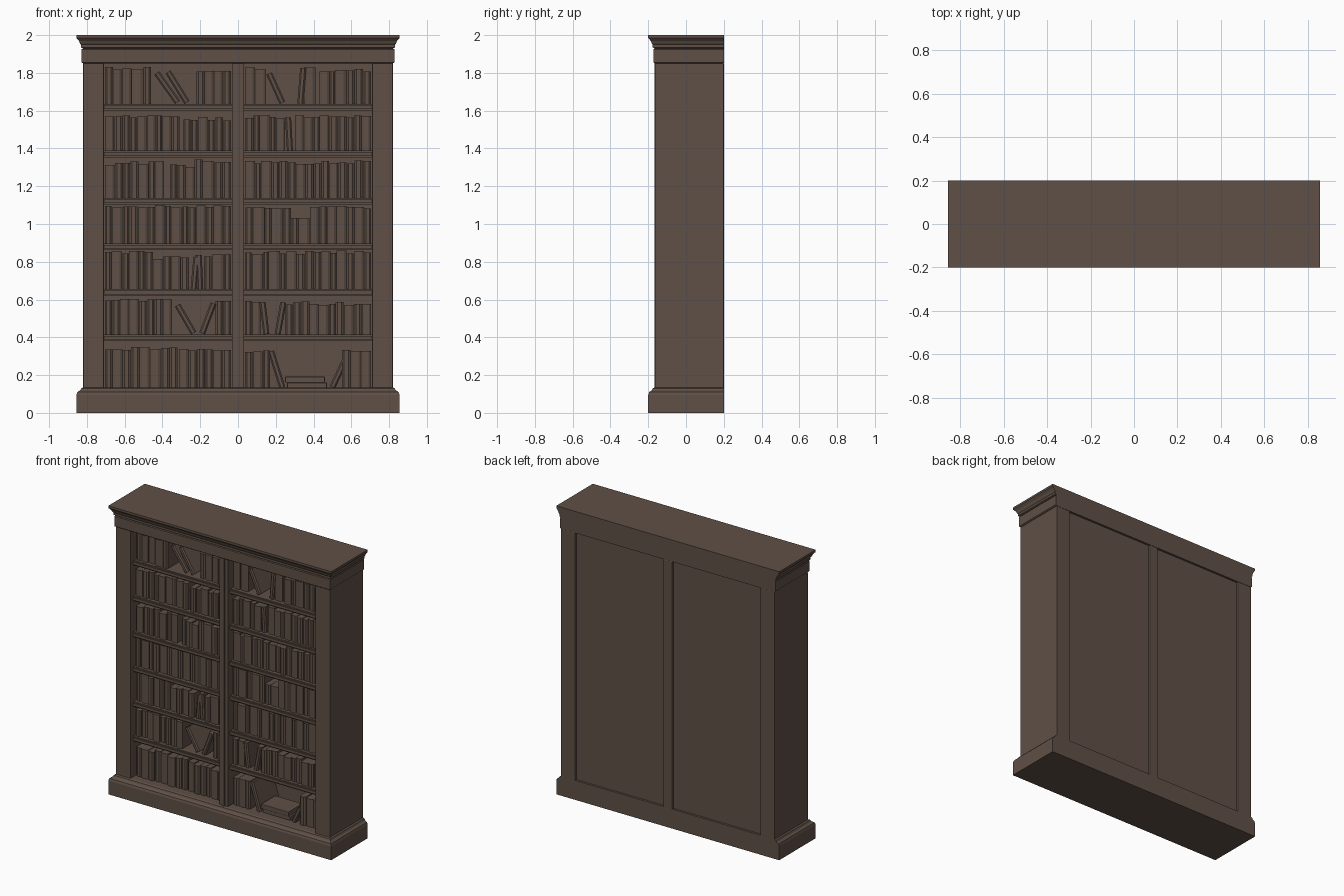
import bpy, bmesh, math, random
from mathutils import Matrix, Vector

random.seed(4)
cube = bpy.data.objects.get("Cube")
if cube:
    bpy.data.objects.remove(cube, do_unlink=True)

wood = bpy.data.materials.new("dark_brown_wood")
wood.use_nodes = True
colour = (0.115, 0.08, 0.062, 1)
wood.diffuse_color = colour
wood.node_tree.nodes["Principled BSDF"].inputs["Base Color"].default_value = colour

SIDE, FRONT, BACK = 0.82, -0.165, 0.2   # carcass extents
OPEN, POST = 0.71, 0.033                # opening edge, centre post half width
FLOOR, HEAD = 0.13, 1.85                # opening bottom and top
INNER = 0.1                             # inside face of back panel


def finish(name, bm, bevel=0):
    bmesh.ops.recalc_face_normals(bm, faces=bm.faces)
    mesh = bpy.data.meshes.new(name)
    bm.to_mesh(mesh)
    bm.free()
    obj = bpy.data.objects.new(name, mesh)
    bpy.context.collection.objects.link(obj)
    mesh.materials.append(wood)
    if bevel:
        mod = obj.modifiers.new("soft_edges", "BEVEL")
        mod.width, mod.segments = bevel, 2
    return obj


def add_box(bm, low, high):
    low, high = Vector(low), Vector(high)
    mat = Matrix.Translation((low + high) / 2) @ Matrix.Diagonal((high - low).to_4d())
    bmesh.ops.create_cube(bm, size=1, matrix=mat)


def box(name, low, high, bevel=0):
    bm = bmesh.new()
    add_box(bm, low, high)
    return finish(name, bm, bevel)


def moulding(name, profile):
    """Stack of rectangles (overhang, z) that stay flush at the back."""
    bm = bmesh.new()
    rings = []
    for d, z in profile:
        x, y = SIDE + d, FRONT - d
        rings.append([bm.verts.new(p) for p in
                      ((-x, y, z), (x, y, z), (x, BACK, z), (-x, BACK, z))])
    for a, b in zip(rings, rings[1:]):
        for i in range(4):
            j = (i + 1) % 4
            bm.faces.new((a[i], a[j], b[j], b[i]))
    bm.faces.new(rings[0])
    bm.faces.new(rings[-1])
    return finish(name, bm)


# Plinth, frieze and cornice
moulding("plinth", [(0.035, 0), (0.035, 0.095), (0.03, 0.11), (0.015, 0.12),
                    (0.01, FLOOR), (0, FLOOR + 0.005)])
moulding("frieze", [(0, HEAD), (0.008, HEAD + 0.006), (0.008, 1.925), (0, 1.93)])
moulding("cornice", [(0, 1.93), (0.012, 1.935), (0.012, 1.95), (0.016, 1.955),
                     (0.022, 1.97), (0.031, 1.98), (0.035, 1.985), (0.035, 2)])

# Uprights run the full depth, so they also frame the back
for side, s in (("left", 1), ("right", -1)):
    xs = sorted((s * OPEN, s * SIDE))
    box(side + "_upright", (xs[0], FRONT, FLOOR), (xs[1], BACK, HEAD), 0.003)
    # Recessed back panel
    xs = sorted((s * POST, s * OPEN))
    box(side + "_back_panel", (xs[0], INNER, FLOOR), (xs[1], BACK - 0.015, HEAD))

# Centre post with a raised bead
box("centre_post", (-POST, FRONT + 0.008, FLOOR), (POST, BACK, HEAD), 0.003)
box("centre_bead", (-POST / 3, FRONT - 0.002, FLOOR), (POST / 3, FRONT + 0.02, HEAD), 0.005)

# Shelves with a stepped front lip
levels = [FLOOR, 0.415, 0.655, 0.897, 1.137, 1.388, 1.635]
for n, z in enumerate(levels[1:], 1):
    for side, s in (("left", 1), ("right", -1)):
        xs = sorted((s * POST, s * OPEN))
        bm = bmesh.new()
        add_box(bm, (xs[0], -0.13, z - 0.035), (xs[1], INNER, z))
        add_box(bm, (xs[0], -0.138, z - 0.027), (xs[1], -0.12, z - 0.008))
        finish(f"{side}_shelf_{n}", bm)


def add_book(bm, x, z, width, height, lean=0, front=-0.11):
    """Rounded-spine book; lean is the sideways shift of its top."""
    w = width / 2
    outline = [(-w, INNER), (w, INNER), (w, front + 0.008), (w / 2, front),
               (-w / 2, front), (-w, front + 0.008)]
    turn = Matrix.Rotation(math.asin(lean / height), 4, "Y")
    place = Matrix.Translation((x, 0, z + w * abs(lean) / height)) @ turn
    low = [bm.verts.new(place @ Vector((a, b, 0))) for a, b in outline]
    top = [bm.verts.new(place @ Vector((a, b, height))) for a, b in outline]
    bm.faces.new(low)
    bm.faces.new(top)
    for i in range(6):
        j = (i + 1) % 6
        bm.faces.new((low[i], low[j], top[j], top[i]))


def add_run(bm, x0, x1, z, height):
    """Upright books packed side by side."""
    count = max(1, round((x1 - x0) / 0.046))
    cuts = [x0 + (x1 - x0) * (i + random.uniform(-0.2, 0.2) * (0 < i < count)) / count
            for i in range(count + 1)]
    for a, b in zip(cuts, cuts[1:]):
        add_book(bm, (a + b) / 2, z, b - a - 0.001, height + random.uniform(-0.009, 0.009),
                 front=-0.112 + random.uniform(-0.007, 0.007))


# Upright runs per shelf: (start, end, height)
L, M, N, R = -0.705, -0.037, 0.037, 0.705
runs = [
    [(L, -0.32, 0.21), (-0.31, M, 0.2), (N, 0.17, 0.2), (0.55, R, 0.2)],
    [(L, -0.35, 0.18), (-0.12, M, 0.18), (N, 0.12, 0.18), (0.25, R, 0.165)],
    [(L, -0.45, 0.195), (-0.45, -0.26, 0.165), (-0.18, M, 0.18), (N, R, 0.195)],
    [(L, M, 0.195), (N, 0.28, 0.19), (0.28, 0.38, 0.13), (0.38, R, 0.19)],
    [(L, -0.39, 0.185), (-0.36, -0.23, 0.17), (-0.23, M, 0.195), (N, R, 0.19)],
    [(L, -0.31, 0.18), (-0.29, M, 0.17), (N, 0.25, 0.18), (0.3, R, 0.18)],
    [(L, -0.46, 0.19), (-0.22, M, 0.18), (N, 0.15, 0.185), (0.35, 0.41, 0.185), (0.43, R, 0.18)],
]
# Leaning books per shelf: (foot position, height, sideways shift of the top)
leaning = [
    [(0.235, 0.2, -0.06), (0.5, 0.19, 0.08)],
    [(-0.235, 0.17, -0.085), (-0.19, 0.17, 0.06), (0.15, 0.17, -0.02), (0.21, 0.17, 0.03)],
    [(-0.235, 0.17, 0.015), (-0.2, 0.18, -0.008)],
    [], [], [(0.275, 0.175, -0.01)],
    [(-0.32, 0.19, -0.11), (-0.27, 0.19, -0.1), (0.235, 0.17, -0.07), (0.33, 0.19, 0.015)],
]
for n, z in enumerate(levels):
    bm = bmesh.new()
    for x0, x1, height in runs[n]:
        add_run(bm, x0, x1, z, height)
    for x, height, lean in leaning[n]:
        add_book(bm, x, z, 0.032, height, lean)
    finish(f"books_row_{n + 1}", bm)

# Books lying flat on the lowest shelf
bm = bmesh.new()
add_box(bm, (0.26, -0.1, FLOOR), (0.47, 0.04, FLOOR + 0.03))
add_box(bm, (0.25, -0.105, FLOOR + 0.031), (0.46, 0.05, FLOOR + 0.062))
finish("stacked_books", bm, 0.003)
